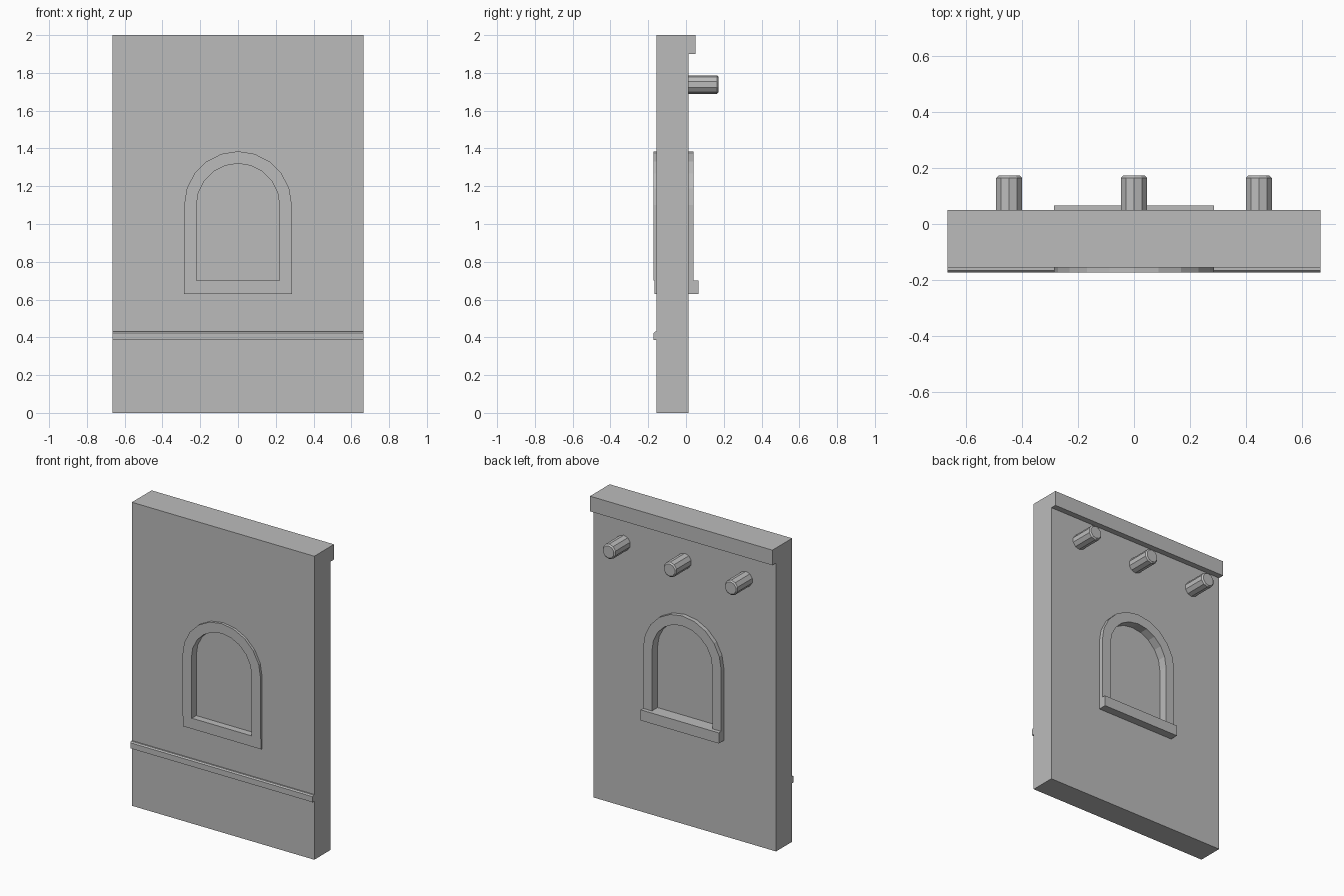
import bpy, bmesh
from math import pi, cos, sin
from mathutils import Vector, Matrix

cube = bpy.data.objects.get("Cube")
if cube:
    bpy.data.objects.remove(cube, do_unlink=True)

# One stone colour for everything
stone = bpy.data.materials.new("grey_stone")
stone.use_nodes = True
colour = (0.5, 0.5, 0.5, 1)
stone.diffuse_color = colour
stone.node_tree.nodes["Principled BSDF"].inputs["Base Color"].default_value = colour

HALF_W = 0.665
FRONT, BACK = -0.155, 0.012
SPRING, SILL_TOP = 1.10, 0.70


def add_object(name, bm):
    bmesh.ops.recalc_face_normals(bm, faces=bm.faces)
    mesh = bpy.data.meshes.new(name)
    bm.to_mesh(mesh)
    bm.free()
    mesh.materials.append(stone)
    obj = bpy.data.objects.new(name, mesh)
    bpy.context.collection.objects.link(obj)
    return obj


def prism(name, profile, start, end, axis):
    """Extrude a closed outline along x (outline in y, z) or y (outline in x, z)."""
    place = (lambda a, b, d: (d, a, b)) if axis == "x" else (lambda a, b, d: (a, d, b))
    bm = bmesh.new()
    face = bm.faces.new([bm.verts.new(place(a, b, start)) for a, b in profile])
    moved = bmesh.ops.extrude_face_region(bm, geom=[face])["geom"]
    verts = [v for v in moved if isinstance(v, bmesh.types.BMVert)]
    bmesh.ops.translate(bm, verts=verts, vec=Vector(place(0, 0, end - start)))
    return add_object(name, bm)


def arch(radius, bottom, segments=10):
    """Round-headed outline running from the lower right to the lower left."""
    curve = [(radius * cos(pi * i / segments), SPRING + radius * sin(pi * i / segments))
             for i in range(segments + 1)]
    return [(radius, bottom)] + curve + [(-radius, bottom)]


# Wall with its overhanging ledge on the back
wall = prism("wall", [(FRONT, 0), (BACK, 0), (BACK, 1.9), (0.05, 1.9), (0.05, 2), (FRONT, 2)],
             -HALF_W, HALF_W, "x")

# Window opening
cutter = prism("opening_cutter", arch(0.25, 0.66), -0.4, 0.4, "y")
cutter.hide_render = True
cutter.hide_viewport = True
cut = wall.modifiers.new("window_opening", "BOOLEAN")
cut.operation = "DIFFERENCE"
cut.solver = "EXACT"
cut.object = cutter

# Arched surround, blind panel and sill
prism("window_surround", arch(0.285, SILL_TOP) + arch(0.22, SILL_TOP)[::-1], -0.172, 0.04, "y")
prism("window_panel", arch(0.252, 0.66), -0.12, -0.018, "y")
prism("window_sill", [(-0.166, 0.63), (0.066, 0.63), (0.066, SILL_TOP), (-0.166, SILL_TOP)],
      -0.285, 0.285, "x")

# Moulding across the front with a chamfered top edge
prism("front_moulding", [(FRONT + 0.01, 0.385), (-0.172, 0.385), (-0.172, 0.422),
                         (-0.165, 0.43), (FRONT + 0.01, 0.43)], -HALF_W, HALF_W, "x")

# Beam ends sticking out of the back
for name, x in (("right", -0.445), ("middle", 0), ("left", 0.445)):
    bm = bmesh.new()
    place = Matrix.Translation((x, 0.076, 1.738)) @ Matrix.Rotation(-pi / 2, 4, "X")
    bmesh.ops.create_cone(bm, cap_ends=True, segments=10, radius1=0.049, radius2=0.049,
                          depth=0.192, matrix=place)
    rim = [e for e in bm.edges if all(v.co.y > 0.1 for v in e.verts)]
    bmesh.ops.bevel(bm, geom=rim, offset=0.008, segments=1, affect="EDGES")
    add_object(name + "_beam_end", bm)
